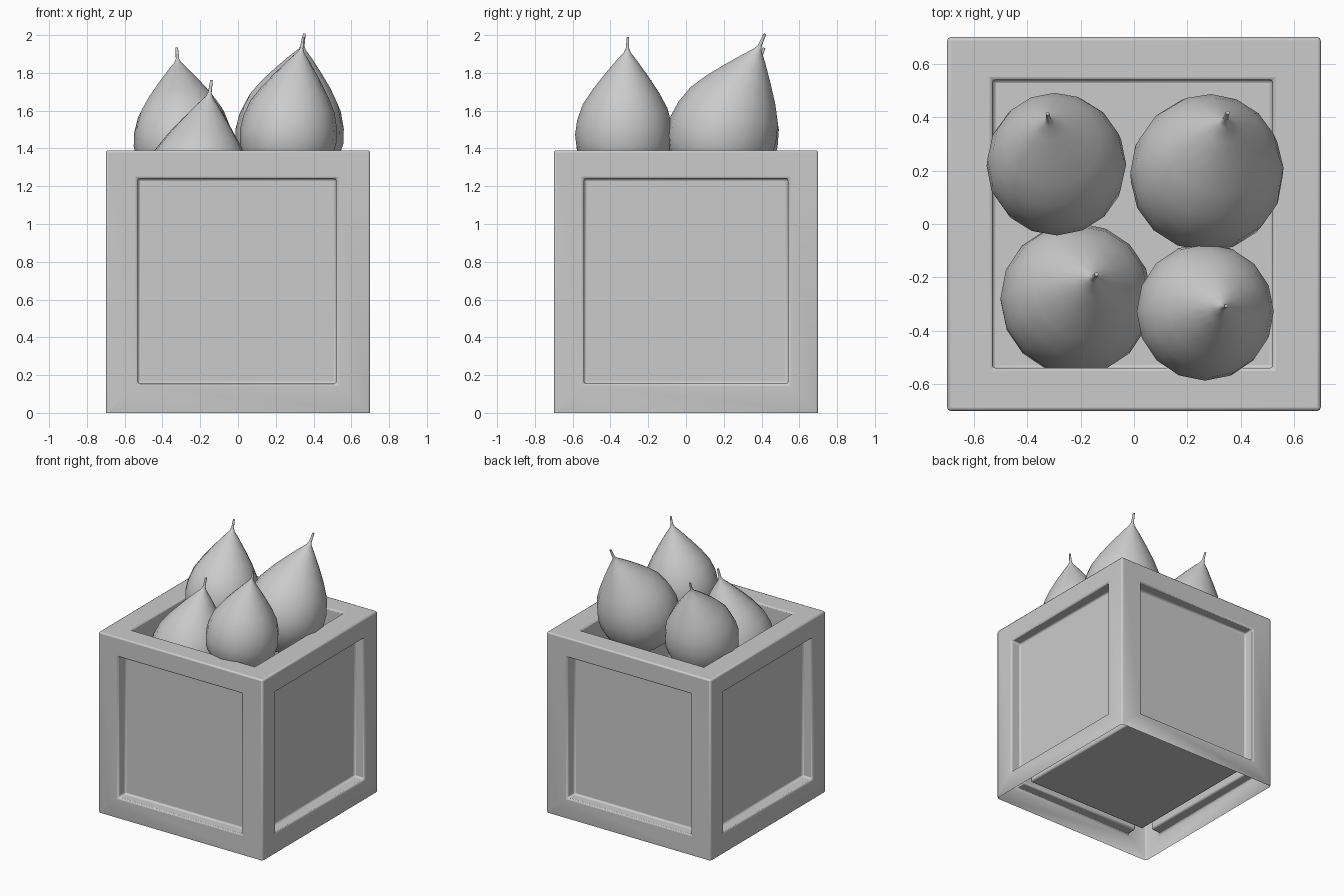
import bpy, bmesh, math
from mathutils import Vector, Matrix

if "Cube" in bpy.data.objects:
    bpy.data.objects.remove(bpy.data.objects["Cube"])

W, H = 0.70, 1.39      # crate half width, height


def add_object(name, bm, angle):
    mesh = bpy.data.meshes.new(name)
    bm.to_mesh(mesh)
    bm.free()
    ob = bpy.data.objects.new(name, mesh)
    bpy.context.collection.objects.link(ob)
    bpy.ops.object.select_all(action='DESELECT')
    ob.select_set(True)
    bpy.context.view_layer.objects.active = ob
    bpy.ops.object.shade_smooth_by_angle(angle=math.radians(angle))
    return ob


# Crate: open-bottomed shell, recessed side panels, deep well in the top
bm = bmesh.new()
bmesh.ops.create_cube(bm, size=1, matrix=Matrix.Translation((0, 0, H / 2))
                      @ Matrix.Diagonal((2 * W, 2 * W, H, 1)))
bm.normal_update()
bottom = [f for f in bm.faces if f.normal.z < -0.5]
bmesh.ops.delete(bm, geom=bottom, context='FACES_ONLY')
low, high = (-0.53, -0.54, 0.155), (0.52, 0.54, 1.24)
for face in list(bm.faces):
    n = face.normal.copy()
    flat = max(range(3), key=lambda i: abs(n[i]))
    bmesh.ops.inset_individual(bm, faces=[face], thickness=0.15)
    mid = face.calc_center_median()
    for v in face.verts:
        for i in range(3):
            if i != flat:
                v.co[i] = high[i] if v.co[i] > mid[i] else low[i]
    depth = 1.26 if n.z > 0.5 else 0.085
    new = bmesh.ops.extrude_discrete_faces(bm, faces=[face])['faces'][0]
    bmesh.ops.translate(bm, verts=new.verts, vec=-n * depth)
crate = add_object("crate", bm, 30)
bevel = crate.modifiers.new("soft_edges", 'BEVEL')
bevel.width = 0.012
bevel.segments = 2
bevel.limit_method = 'ANGLE'

# Fruit profile (radius, height) for a unit-radius teardrop with a stem
PROFILE = [(0.4, -0.87), (0.75, -0.62), (0.95, -0.27), (1, 0.05), (0.97, 0.35),
           (0.87, 0.68), (0.68, 1.0), (0.45, 1.32), (0.22, 1.62), (0.07, 1.8),
           (0.035, 1.88), (0.025, 2.12)]


def fruit(name, radius, centre, tip, sides=16):
    axis = Vector(tip) - Vector(centre)
    turn = Vector((0, 0, 1)).rotation_difference(axis).to_matrix().to_4x4()
    bm = bmesh.new()
    rings = [[bm.verts.new((r * math.cos(a), r * math.sin(a), z))
              for a in (2 * math.pi * k / sides for k in range(sides))]
             for r, z in PROFILE]
    for lo, hi in zip(rings, rings[1:]):
        for k in range(sides):
            j = (k + 1) % sides
            bm.faces.new((lo[k], lo[j], hi[j], hi[k]))
    base = bm.verts.new((0, 0, -0.97))
    for k in range(sides):
        bm.faces.new((base, rings[0][(k + 1) % sides], rings[0][k]))
    bm.faces.new(rings[-1])
    bm.transform(Matrix.Translation(centre) @ turn @ Matrix.Scale(radius, 4))
    return add_object(name, bm, 50)


# Four fruits leaning in different directions
fruit("fruit_back_left", 0.262, (-0.29, 0.215, 1.415), (-0.32, 0.39, 1.87))
fruit("fruit_back_right", 0.288, (0.27, 0.18, 1.45), (0.34, 0.385, 1.93))
fruit("fruit_front_left", 0.285, (-0.22, -0.285, 1.17), (-0.15, -0.2, 1.69))
fruit("fruit_front_right", 0.258, (0.263, -0.33, 1.45), (0.335, -0.31, 1.92))
